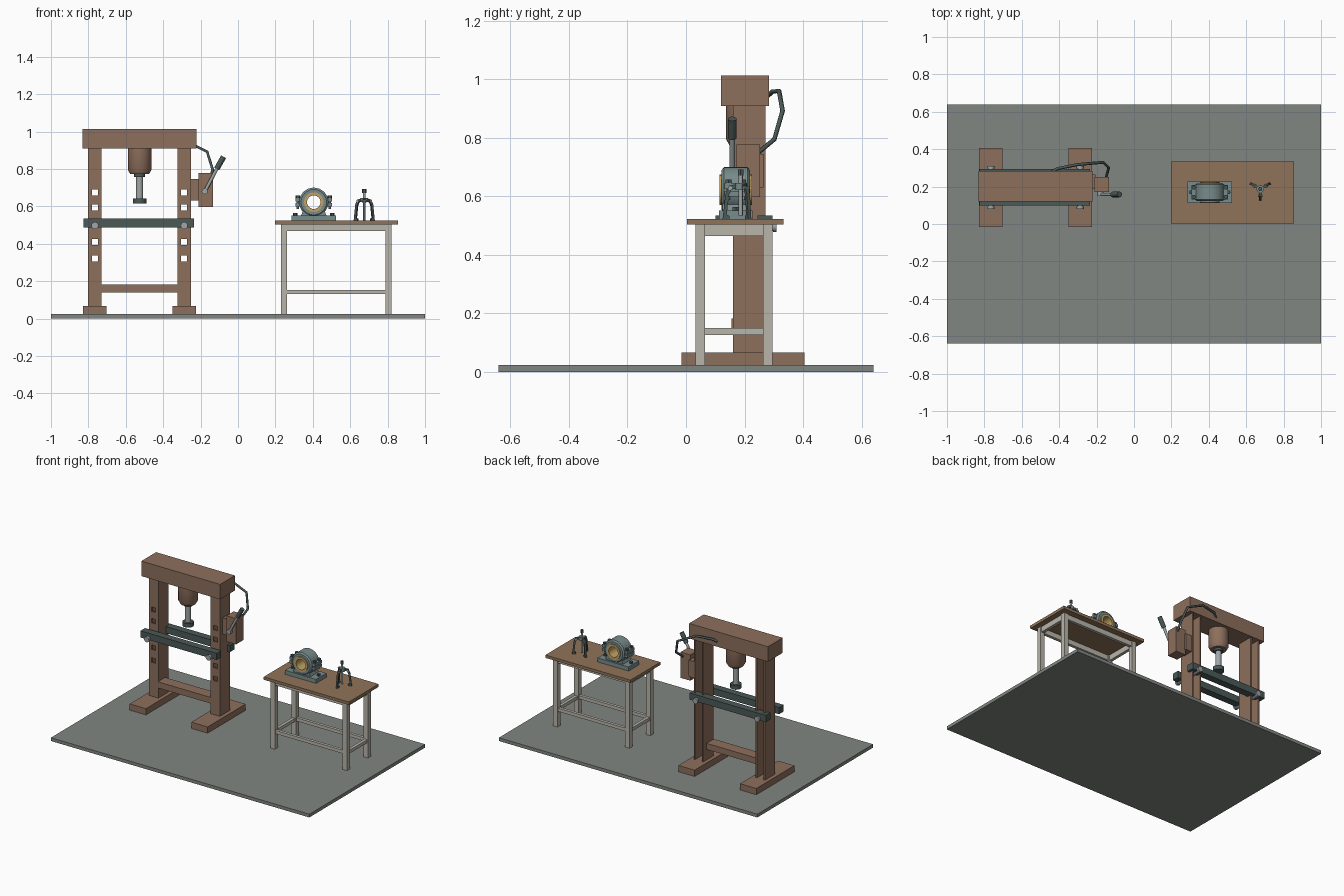
import bpy, bmesh, math
from mathutils import Vector, Matrix

if "Cube" in bpy.data.objects:
    bpy.data.objects.remove(bpy.data.objects["Cube"])


def material(name, rgb):
    m = bpy.data.materials.new(name)
    m.diffuse_color = (*rgb, 1)
    m.use_nodes = True
    m.node_tree.nodes["Principled BSDF"].inputs["Base Color"].default_value = m.diffuse_color
    return m


PAINT = material("brown_paint", (0.27, 0.16, 0.11))
FLOOR = material("floor_grey", (0.22, 0.24, 0.22))
DARK = material("dark_steel", (0.07, 0.10, 0.095))
BLACK = material("black_grip", (0.04, 0.05, 0.05))
WOOD = material("wood", (0.28, 0.175, 0.10))
LEG = material("pale_paint", (0.48, 0.46, 0.40))
STEEL = material("blue_steel", (0.19, 0.26, 0.26))
BRIGHT = material("bright_steel", (0.36, 0.38, 0.38))
BRASS = material("brass", (0.55, 0.37, 0.13))


def finish(name, bm, mat, smooth=False):
    bmesh.ops.recalc_face_normals(bm, faces=bm.faces)
    me = bpy.data.meshes.new(name)
    bm.to_mesh(me)
    bm.free()
    ob = bpy.data.objects.new(name, me)
    bpy.context.collection.objects.link(ob)
    me.materials.append(mat)
    bpy.ops.object.select_all(action='DESELECT')
    ob.select_set(True)
    bpy.context.view_layer.objects.active = ob
    if smooth:
        bpy.ops.object.shade_smooth_by_angle(angle=math.radians(35))
    return ob


def box(name, x, y, z, mat):
    bm = bmesh.new()
    bmesh.ops.create_cube(bm, size=1)
    for v in bm.verts:
        v.co = [a + (b - a) * (c + 0.5) for (a, b), c in zip((x, y, z), v.co)]
    return finish(name, bm, mat)


def prism(name, pts, to3d, d, mat):
    # extrude a flat outline along d
    bm = bmesh.new()
    f = bm.faces.new([bm.verts.new(to3d(*p)) for p in pts])
    r = bmesh.ops.extrude_face_region(bm, geom=[f])
    bmesh.ops.translate(bm, verts=[e for e in r['geom'] if isinstance(e, bmesh.types.BMVert)], vec=d)
    return finish(name, bm, mat)


def lathe(name, prof, loc, mat, axis=(0, 0, 1), n=24, ring=False):
    # revolve (radius, height) pairs; ring closes the profile on itself
    bm = bmesh.new()
    rot = Vector((0, 0, 1)).rotation_difference(Vector(axis)).to_matrix()
    loops = []
    for r, h in prof:
        loops.append([bm.verts.new(Vector(loc) + rot @ Vector((r * math.cos(2 * math.pi * i / n),
                      r * math.sin(2 * math.pi * i / n), h))) for i in range(n)])
    pairs = list(zip(loops, loops[1:])) + ([(loops[-1], loops[0])] if ring else [])
    for a, b in pairs:
        for i in range(n):
            j = (i + 1) % n
            bm.faces.new((a[i], a[j], b[j], b[i]))
    if not ring:
        bm.faces.new(loops[0])
        bm.faces.new(loops[-1])
    return finish(name, bm, mat, True)


def rod(name, a, b, r, mat, n=12):
    d = Vector(b) - Vector(a)
    return lathe(name, [(r, 0), (r, d.length)], a, mat, d.normalized(), n)


# floor slab
box("floor_slab", (-1, 1), (-0.64, 0.64), (0, 0.023), FLOOR)

# press frame: feet and open-backed channel posts with square pin holes
PX = (-0.765, -0.2875)
for side, x in zip(("left", "right"), PX):
    box(side + "_foot", (x - 0.063, x + 0.063), (-0.015, 0.405), (0.023, 0.067), PAINT)
    w, t = 0.036, 0.01
    outline = [(-w, 0.16), (w, 0.16), (w, 0.272), (w - t, 0.272), (w - t, 0.16 + t),
               (-w + t, 0.16 + t), (-w + t, 0.272), (-w, 0.272)]
    post = prism(side + "_post", outline, lambda u, v: (x + u, v, 0.067), (0, 0, 0.843), PAINT)
    for z in (0.675, 0.595, 0.41, 0.32):
        cut = box("hole_cutter", (x - 0.016, x + 0.016), (0.14, 0.2), (z - 0.016, z + 0.016), PAINT)
        cut.hide_render = True
        mod = post.modifiers.new("hole", 'BOOLEAN')
        mod.object, mod.solver = cut, 'EXACT'
        bpy.context.view_layer.objects.active = post
        bpy.ops.object.modifier_apply(modifier=mod.name)
        bpy.data.objects.remove(cut)
    # support pin with heads
    rod(side + "_pin", (x, 0.085, 0.497), (x, 0.305, 0.497), 0.016, BRIGHT, 16)
    for y in (0.08, 0.297):
        rod(side + "_pin_head", (x, y, 0.497), (x, y + 0.013, 0.497), 0.019, BRIGHT, 16)

box("top_beam", (-0.832, -0.222), (0.12, 0.283), (0.908, 1.013), PAINT)
box("lower_crossbar", (-0.73, -0.323), (0.155, 0.235), (0.14, 0.183), PAINT)
for name, y in (("front_bed_rail", 0.10), ("back_bed_rail", 0.245)):
    box(name, (-0.825, -0.235), (y, y + 0.05), (0.488, 0.535), DARK)

# hydraulic ram
C = (-0.526, 0.2, 0)
lathe("ram_cylinder", [(0.05, 0.772), (0.063, 0.795), (0.063, 0.91)], C, PAINT, n=32)
lathe("ram_rod", [(0.019, 0.64), (0.019, 0.775)], C, BRIGHT)
lathe("ram_head", [(0.036, 0.615), (0.036, 0.643)], C, DARK)
lathe("ram_collar", [(0.03, 0.757), (0.03, 0.775)], C, DARK)

# pump, lever and hose
box("pump_bracket", (-0.253, -0.205), (0.19, 0.265), (0.63, 0.745), PAINT)
box("pump_body", (-0.21, -0.135), (0.172, 0.252), (0.597, 0.777), PAINT)
rod("lever_pivot", (-0.178, 0.15, 0.68), (-0.178, 0.18, 0.68), 0.016, BRIGHT)
rod("lever_shaft", (-0.182, 0.158, 0.67), (-0.108, 0.158, 0.81), 0.009, BRIGHT)
rod("lever_grip", (-0.114, 0.158, 0.80), (-0.077, 0.158, 0.865), 0.015, DARK)
cu = bpy.data.curves.new("hose", 'CURVE')
cu.dimensions, cu.bevel_depth, cu.bevel_resolution, cu.use_fill_caps = '3D', 0.008, 1, True
path = [(-0.445, 0.275, 0.94), (-0.41, 0.296, 0.958), (-0.3, 0.318, 0.96),
        (-0.165, 0.33, 0.892), (-0.135, 0.302, 0.795), (-0.15, 0.245, 0.748)]
sp = cu.splines.new('POLY')
sp.points.add(len(path) - 1)
for p, co in zip(sp.points, path):
    p.co = (*co, 1)
cu.materials.append(DARK)
bpy.context.collection.objects.link(bpy.data.objects.new("hose", cu))

# workbench
box("bench_top", (0.197, 0.855), (0.003, 0.333), (0.503, 0.523), WOOD)
for x in (0.23, 0.788):
    for y in (0.032, 0.263):
        box("bench_leg", (x, x + 0.033), (y, y + 0.033), (0.023, 0.503), LEG)
    for name, z0, z1 in (("side_apron", 0.465, 0.503), ("side_stretcher", 0.127, 0.15)):
        box(name, (x + 0.006, x + 0.027), (0.065, 0.263), (z0, z1), LEG)
for y in (0.032, 0.263):
    for name, z0, z1 in (("long_apron", 0.468, 0.503), ("long_stretcher", 0.13, 0.153)):
        box(name, (0.263, 0.788), (y + 0.006, y + 0.027), (z0, z1), LEG)

# split bearing housing
BX, BY, BZ = 0.405, 0.17, 0.622
box("housing_base", (0.285, 0.525), (0.113, 0.228), (0.523, 0.551), STEEL)
prism("housing_pedestal", [(-0.068, 0.551), (0.068, 0.551), (0.055, 0.582), (-0.055, 0.582)],
      lambda u, v: (BX + u, BY - 0.045, v), (0, 0.09, 0), STEEL)
lathe("housing_ring", [(0.052, -0.048), (0.068, -0.048), (0.078, -0.04), (0.078, 0.04),
                       (0.068, 0.048), (0.052, 0.048)], (BX, BY, BZ), STEEL, (0, 1, 0), 32, True)
lathe("brass_bush", [(0.036, -0.055), (0.052, -0.055), (0.052, 0.055), (0.036, 0.055)],
      (BX, BY, BZ), BRASS, (0, 1, 0), 32, True)
for s in (-1, 1):
    a, b = sorted((BX + s * 0.066, BX + s * 0.098))
    for name, z in (("cap_lug", BZ + 0.003), ("base_lug", BZ - 0.023)):
        box(name, (a, b), (BY - 0.038, BY + 0.038), (z, z + 0.02), STEEL)
    for y in (BY - 0.025, BY + 0.025):
        x = BX + s * 0.086
        rod("cap_bolt", (x, y, BZ - 0.035), (x, y, BZ + 0.035), 0.006, BRIGHT, 8)
        rod("cap_nut", (x, y, BZ + 0.022), (x, y, BZ + 0.036), 0.012, DARK, 6)
    x = BX + s * 0.1
    rod("base_bolt", (x, BY, 0.551), (x, BY, 0.563), 0.012, DARK, 6)

# three-legged puller
QX, QY = 0.675, 0.187
lathe("puller_hub", [(0.02, 0.622), (0.02, 0.645)], (QX, QY, 0), STEEL, n=12)
rod("puller_screw", (QX, QY, 0.535), (QX, QY, 0.68), 0.007, BRIGHT)
rod("puller_screw_head", (QX, QY, 0.672), (QX, QY, 0.692), 0.011, DARK, 6)
arm = [(0.015, 0.628), (0.015, 0.642), (0.04, 0.636), (0.052, 0.61), (0.062, 0.523),
       (0.038, 0.523), (0.038, 0.533), (0.048, 0.538), (0.04, 0.605), (0.032, 0.622)]
for deg in (30, 150, 270):
    c, s = math.cos(math.radians(deg)), math.sin(math.radians(deg))
    prism("puller_arm", arm, lambda u, v: (QX + u * c + 0.006 * s, QY + u * s - 0.006 * c, v),
          (-0.012 * s, 0.012 * c, 0), DARK)
    p = Vector((QX + 0.036 * c, QY + 0.036 * s, 0.628))
    off = Vector((-s, c, 0)) * 0.011
    rod("puller_pivot", p - off, p + off, 0.007, BRIGHT, 8)
